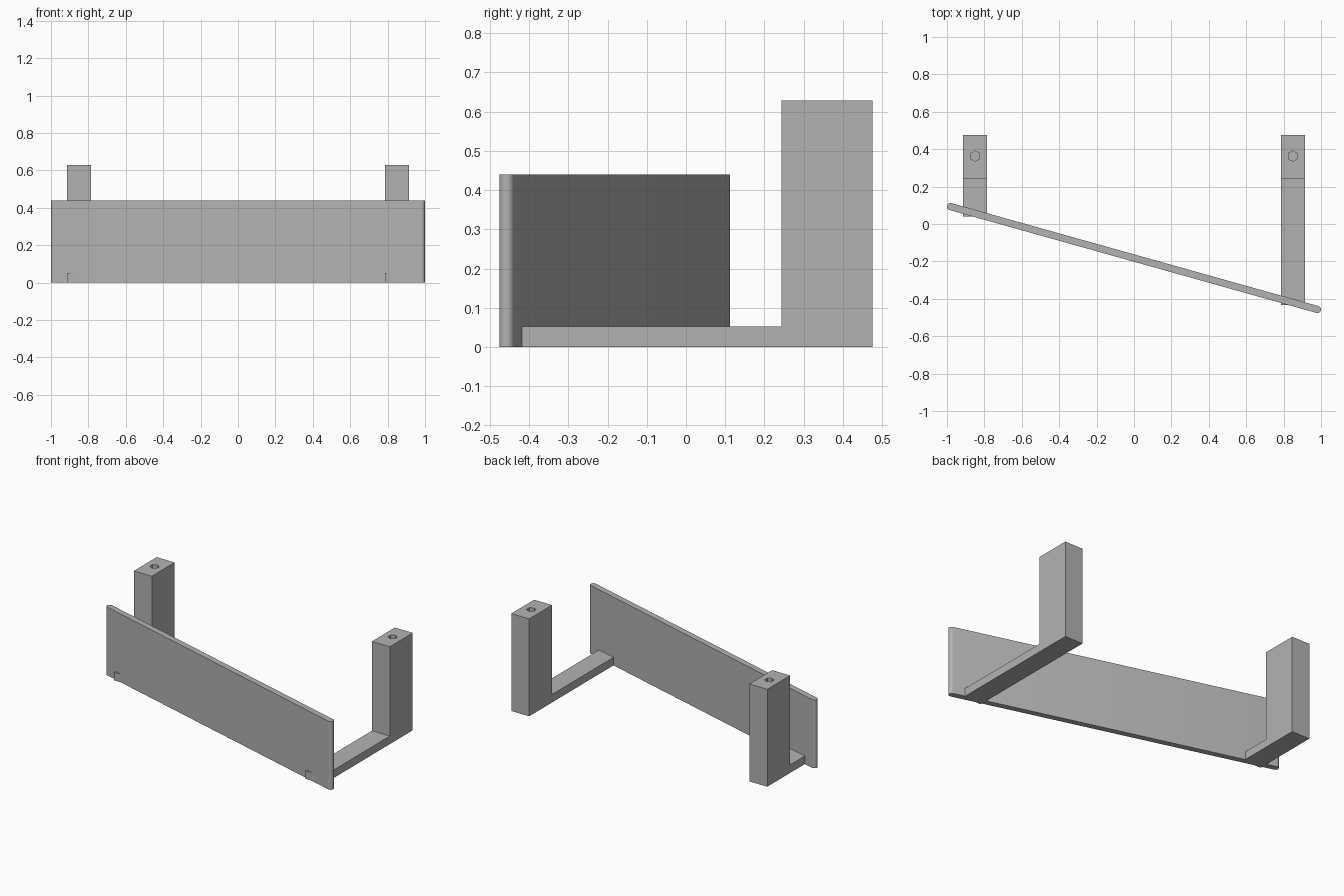
import bpy, bmesh, math
from mathutils import Vector

cube = bpy.data.objects.get("Cube")
if cube:
    bpy.data.objects.remove(cube, do_unlink=True)

grey = bpy.data.materials.new("plain_grey")
grey.use_nodes = True
colour = (0.45, 0.45, 0.45, 1)
grey.diffuse_color = colour
grey.node_tree.nodes["Principled BSDF"].inputs["Base Color"].default_value = colour


def extrude_profile(name, points, offset):
    """Solid made by sweeping a closed outline along an offset."""
    bm = bmesh.new()
    face = bm.faces.new([bm.verts.new(p) for p in points])
    moved = bmesh.ops.extrude_face_region(bm, geom=[face])["geom"]
    verts = [g for g in moved if isinstance(g, bmesh.types.BMVert)]
    bmesh.ops.translate(bm, verts=verts, vec=offset)
    bmesh.ops.recalc_face_normals(bm, faces=bm.faces)
    mesh = bpy.data.meshes.new(name)
    bm.to_mesh(mesh)
    bm.free()
    mesh.materials.append(grey)
    obj = bpy.data.objects.new(name, mesh)
    bpy.context.collection.objects.link(obj)
    return obj


def activate(obj):
    bpy.ops.object.select_all(action="DESELECT")
    obj.select_set(True)
    bpy.context.view_layer.objects.active = obj


# Slanted front board with rounded vertical ends
RADIUS, HEIGHT, STEPS = 0.019, 0.44, 12
ends = [Vector((0.981, -0.457, 0)), Vector((-0.981, 0.093, 0))]
run = ends[0] - ends[1]
heading = math.atan2(run.y, run.x)
outline = []
for i, centre in enumerate(ends):
    for s in range(STEPS + 1):
        a = heading + math.pi * (i - 0.5 + s / STEPS)
        outline.append(centre + RADIUS * Vector((math.cos(a), math.sin(a), 0)))
board = extrude_profile("front_board", outline, (0, 0, HEIGHT))
activate(board)
bpy.ops.object.shade_smooth_by_angle(angle=math.radians(35))

# L-shaped brackets, each with a six-sided blind hole in the post top
WIDTH, BACK, POST, ARM, TOP = 0.128, 0.476, 0.243, 0.052, 0.628
for name, x, front in (("left_bracket", 0.849, -0.433), ("right_bracket", -0.849, 0.041)):
    side = [(front, 0), (BACK, 0), (BACK, TOP), (POST, TOP), (POST, ARM), (front, ARM)]
    bracket = extrude_profile(name, [(x - WIDTH / 2, y, z) for y, z in side], (WIDTH, 0, 0))
    hexagon = [(x + 0.028 * math.sin(k * math.pi / 3),
                0.363 + 0.028 * math.cos(k * math.pi / 3), TOP - 0.25) for k in range(6)]
    cutter = extrude_profile("hole_cutter", hexagon, (0, 0, 0.3))
    cutter.hide_render = True
    cut = bracket.modifiers.new("screw_hole", "BOOLEAN")
    cut.operation = "DIFFERENCE"
    cut.solver = "EXACT"
    cut.object = cutter
    activate(bracket)
    bpy.ops.object.modifier_apply(modifier=cut.name)
    bpy.data.objects.remove(cutter, do_unlink=True)
